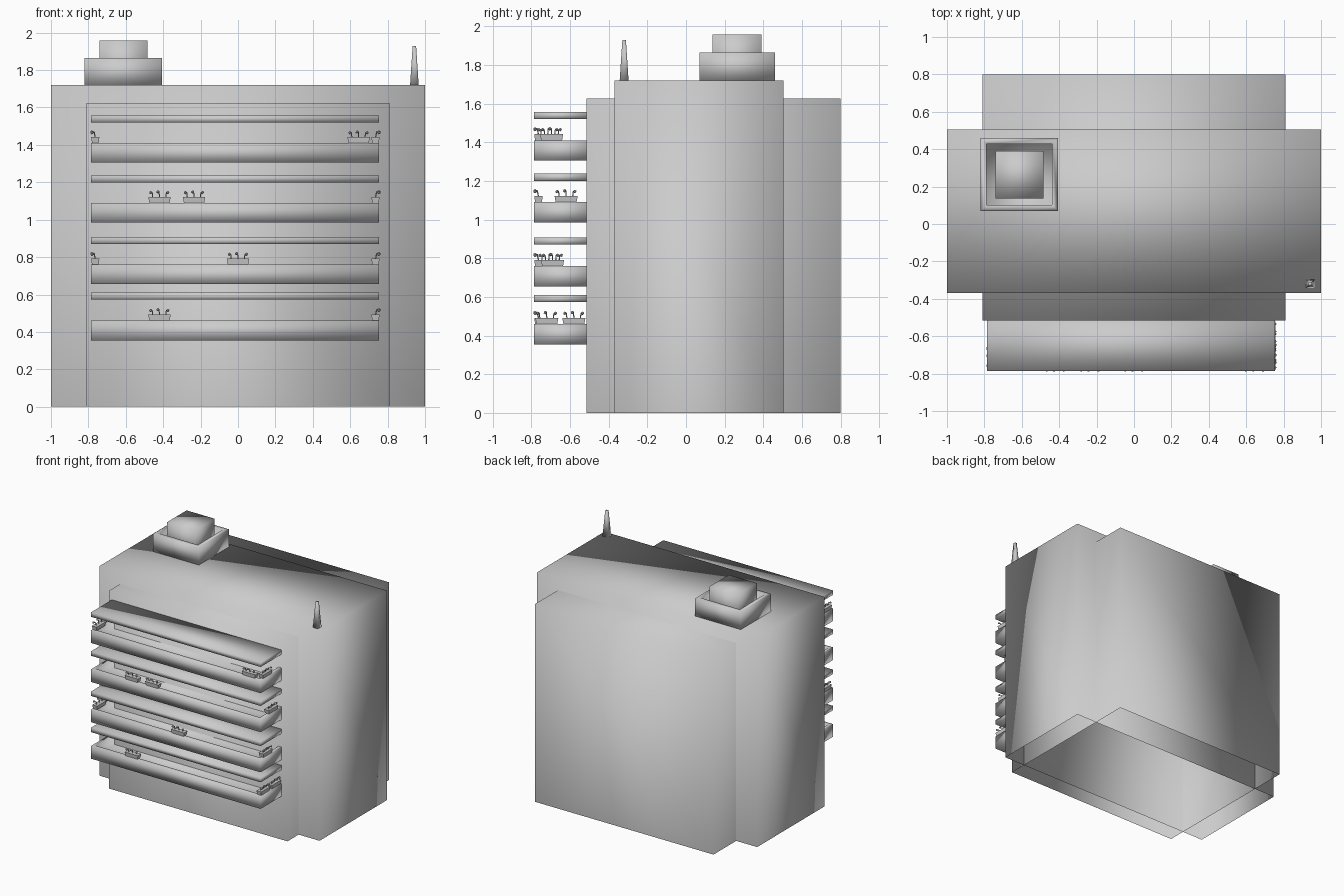
import bpy, bmesh, math
from mathutils import Matrix, Vector

if "Cube" in bpy.data.objects:
    bpy.data.objects.remove(bpy.data.objects["Cube"])

grey = bpy.data.materials.new("concrete_grey")
grey.diffuse_color = (0.6, 0.6, 0.6, 1)
grey.use_nodes = True
grey.node_tree.nodes["Principled BSDF"].inputs["Base Color"].default_value = grey.diffuse_color


def finish(name, bm, smooth=True):
    me = bpy.data.meshes.new(name)
    for f in bm.faces:
        f.smooth = smooth
    bm.to_mesh(me)
    bm.free()
    me.materials.append(grey)
    ob = bpy.data.objects.new(name, me)
    bpy.context.collection.objects.link(ob)
    return ob


def box_bm(x0, x1, y0, y1, z0, z1):
    bm = bmesh.new()
    m = Matrix.Translation(((x0 + x1) / 2, (y0 + y1) / 2, (z0 + z1) / 2)) \
        @ Matrix.Diagonal((x1 - x0, y1 - y0, z1 - z0, 1))
    bmesh.ops.create_cube(bm, size=1, matrix=m)
    bm.normal_update()
    return bm


def box(name, *dims, smooth=True):
    return finish(name, box_bm(*dims), smooth)


def shell(name, *dims):
    """Box with an open underside."""
    bm = box_bm(*dims)
    bmesh.ops.delete(bm, geom=[f for f in bm.faces if f.normal.z < -0.5], context='FACES_ONLY')
    return finish(name, bm)


def tray(name, dims, wall, depth):
    """Box hollowed from the top."""
    bm = box_bm(*dims)
    top = next(f for f in bm.faces if f.normal.z > 0.5)
    bmesh.ops.inset_region(bm, faces=[top], thickness=wall)
    r = bmesh.ops.extrude_discrete_faces(bm, faces=[top])
    bmesh.ops.translate(bm, verts=r['faces'][0].verts, vec=(0, 0, -depth))
    return finish(name, bm)


def rod(bm, a, b, r0, r1, sides=5):
    a, b = Vector(a), Vector(b)
    d = b - a
    m = Matrix.Translation((a + b) / 2) @ d.to_track_quat('Z', 'Y').to_matrix().to_4x4()
    bmesh.ops.create_cone(bm, cap_ends=True, segments=sides, radius1=r0, radius2=r1,
                          depth=d.length, matrix=m)


def planter(name, x, y, z, turn):
    """Flared pot with three drooping flowers; local -y faces outwards."""
    bm = box_bm(-0.06, 0.06, -0.022, 0.022, 0, 0.032)
    for v in bm.verts:
        if v.co.z < 0.01:
            v.co.x *= 0.9
            v.co.y *= 0.8
    for dx, h, lean in ((-0.036, 0.056, -0.011), (0, 0.06, -0.008), (0.034, 0.056, 0.011)):
        bend = (dx + lean * 0.3, -0.006, h)
        tip = (dx + lean, -0.018, h - 0.001)
        rod(bm, (dx, 0, 0.03), bend, 0.003, 0.003)
        rod(bm, bend, tip, 0.003, 0.003)
        bmesh.ops.create_icosphere(bm, subdivisions=1, radius=0.009,
                                   matrix=Matrix.Translation(tip))
    ob = finish(name, bm, False)
    ob.location = (x, y, z)
    ob.rotation_euler.z = turn


# Main building: two crossing blocks
shell("wide_block", -1, 1, -0.37, 0.505, 0, 1.72)
shell("deep_block", -0.81, 0.81, -0.515, 0.80, 0, 1.625)

# Balconies, awnings and planters, floor by floor
# (balcony base, awning base, front planters x, right planters y, left planters y)
floors = [
    (0.355, 0.573, (-0.42,), (-0.72, -0.58), ()),
    (0.655, 0.870, (0.0,), (-0.69,), (-0.71,)),
    (0.985, 1.200, (-0.42, -0.235), (-0.62,), ()),
    (1.305, 1.520, (0.645,), (-0.695,), (-0.715,)),
]
X0, X1, Y0, YW = -0.785, 0.755, -0.785, -0.515
for i, (zb, za, front, right, left) in enumerate(floors, 1):
    tray(f"balcony_{i}", (X0, X1, Y0, YW + 0.03, zb, zb + 0.105), 0.035, 0.085)
    box(f"awning_{i}", X0, X1, Y0, YW + 0.005, za, za + 0.037)
    zr = zb + 0.105
    for k, x in enumerate(front):
        planter(f"front_planter_{i}_{k}", x, Y0 + 0.022, zr, 0)
    for k, y in enumerate(right):
        planter(f"right_planter_{i}_{k}", X1 - 0.02, y, zr, math.pi / 2)
    for k, y in enumerate(left):
        planter(f"left_planter_{i}_{k}", X0 + 0.022, y, zr, -math.pi / 2)

# Rooftop unit: open surround with a box inside
tray("roof_surround", (-0.82, -0.405, 0.07, 0.46, 1.715, 1.865), 0.046, 0.13)
box("roof_vent", -0.74, -0.485, 0.137, 0.39, 1.73, 1.957)

# Antenna: tapered square post
bm = bmesh.new()
bmesh.ops.create_cone(bm, cap_ends=True, segments=4, radius1=0.033, radius2=0.013, depth=0.215,
                      matrix=Matrix.Translation((0.943, -0.32, 1.8225))
                      @ Matrix.Rotation(math.pi / 4, 4, 'Z'))
finish("antenna", bm)
